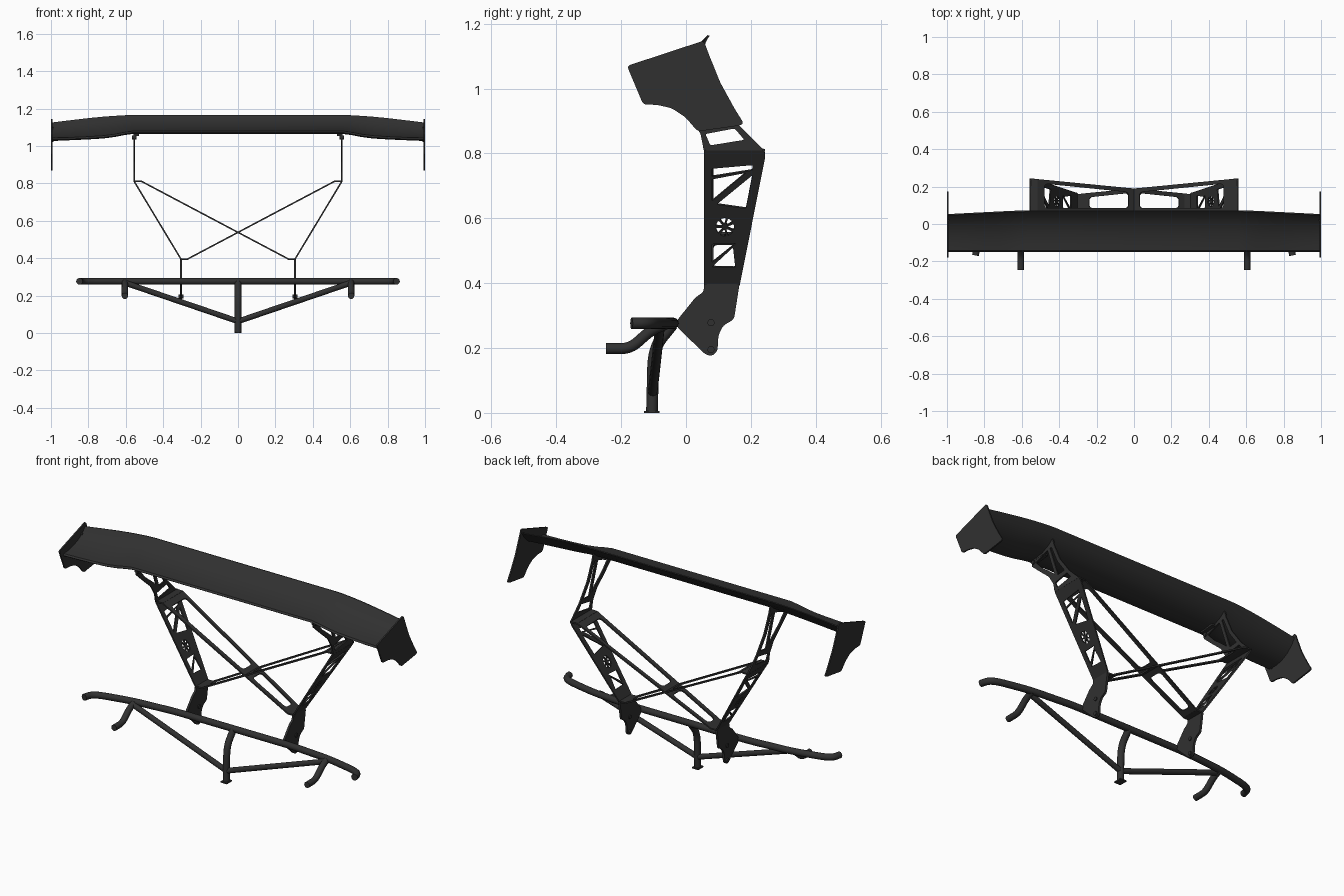
import bpy, bmesh, math
from mathutils import Vector, Matrix

if "Cube" in bpy.data.objects:
    bpy.data.objects.remove(bpy.data.objects["Cube"])

dark = bpy.data.materials.new("dark_carbon")
dark.diffuse_color = (0.03, 0.03, 0.03, 1)
dark.use_nodes = True
dark.node_tree.nodes["Principled BSDF"].inputs["Base Color"].default_value = dark.diffuse_color


def add_object(name, mesh, mirror=False):
    """Weld, fix normals, link; optionally also add the copy across x = 0."""
    for side in ((1, -1) if mirror else (1,)):
        bm = bmesh.new()
        bm.from_mesh(mesh)
        bmesh.ops.scale(bm, vec=(side, 1, 1), verts=bm.verts)
        bmesh.ops.remove_doubles(bm, verts=bm.verts, dist=1e-5)
        bmesh.ops.recalc_face_normals(bm, faces=bm.faces)
        me = bpy.data.meshes.new(name)
        bm.to_mesh(me)
        bm.free()
        me.materials.append(dark)
        full = name + ("" if not mirror else "_right" if side > 0 else "_left")
        bpy.context.collection.objects.link(bpy.data.objects.new(full, me))


def rounded(pts, r, closed=True, steps=4):
    """Replace each corner with a small arc."""
    pts = [Vector(p).to_3d() for p in pts]
    out, n = [], len(pts)
    for i, p in enumerate(pts):
        if not closed and i in (0, n - 1):
            out.append(p)
            continue
        a, b = pts[i - 1] - p, pts[(i + 1) % n] - p
        a = p + a.normalized() * min(r, a.length * 0.45)
        b = p + b.normalized() * min(r, b.length * 0.45)
        for k in range(steps + 1):
            t = k / steps
            out.append(a * (1 - t) ** 2 + p * 2 * t * (1 - t) + b * t * t)
    return out


def curve_mesh(loops, closed, **settings):
    cu = bpy.data.curves.new("tmp", 'CURVE')
    cu.dimensions = '2D' if closed else '3D'
    for key, val in settings.items():
        setattr(cu, key, val)
    for pts in loops:
        sp = cu.splines.new('POLY')
        sp.points.add(len(pts) - 1)
        for q, p in zip(sp.points, pts):
            q.co = (*p, 1)
        sp.use_cyclic_u = closed
    ob = bpy.data.objects.new("tmp", cu)
    bpy.context.collection.objects.link(ob)
    dg = bpy.context.evaluated_depsgraph_get()
    mesh = bpy.data.meshes.new_from_object(ob.evaluated_get(dg))
    bpy.data.objects.remove(ob)
    mesh.materials.clear()
    return mesh


def sheet(name, outline, holes, u, v, origin, r=0.006, hole_r=0.008, half=0.004):
    """Flat cut plate with windows; u and v are the plane's axes."""
    u, v = Vector(u), Vector(v)
    n = u.cross(v).normalized()
    loops = [rounded(outline, r)] + [rounded(h, hole_r) for h in holes]
    mesh = curve_mesh(loops, True, fill_mode='BOTH', extrude=half)
    m = Matrix((u, v, n)).transposed().to_4x4()
    m.translation = origin
    mesh.transform(m)
    add_object(name, mesh, True)


def tube(name, path, radius, bend=0.05, mirror=False):
    add_object(name, curve_mesh([rounded(path, bend, False, 6)], False, bevel_depth=radius,
                                bevel_resolution=4, use_fill_caps=True), mirror)


def box(name, center, size, rot_x=0, mirror=False):
    bm = bmesh.new()
    m = Matrix.Translation(center) @ Matrix.Rotation(rot_x, 4, 'X') @ Matrix.Diagonal((*size, 1))
    bmesh.ops.create_cube(bm, size=1, matrix=m)
    me = bpy.data.meshes.new(name)
    bm.to_mesh(me)
    add_object(name, me, mirror)


# main wing: airfoil lofted across the span, tips drooping
profile = [(-.15, 1.072), (-.142, 1.08), (-.1, 1.084), (-.05, 1.094), (0, 1.112), (.04, 1.137),
           (.066, 1.165), (.073, 1.163), (.05, 1.13), (.01, 1.096), (-.04, 1.073),
           (-.09, 1.064), (-.14, 1.065)]
# half-span stations: x, leading edge drop, trailing edge drop, trailing edge pull-in
stations = [(.56, 0, 0, 0), (.61, .008, .001, .001), (.66, .018, .004, .003), (.72, .026, .008, .006),
            (.8, .031, .016, .01), (.9, .035, .028, .015), (.995, .037, .04, .02)]
stations = [(-s[0], *s[1:]) for s in reversed(stations)] + stations
bm = bmesh.new()
rings = []
for x, le, te, pull in stations:
    ring = []
    for y, z in profile:
        t = (y + .15) / .223
        ring.append(bm.verts.new((x, y - pull * t, z - le * (1 - t) - te * t)))
    rings.append(ring)
for a, b in zip(rings, rings[1:]):
    for i in range(len(profile)):
        j = (i + 1) % len(profile)
        bm.faces.new((a[i], a[j], b[j], b[i]))
bm.faces.new(rings[0])
bm.faces.new(rings[-1])
me = bpy.data.meshes.new("wing")
bm.to_mesh(me)
add_object("wing", me)

Y, Z = (0, 1, 0), (0, 0, 1)

# end plates
sheet("end_plate",
      [(-.182, 1.07), (.055, 1.148), (.068, 1.112), (.105, 1.02), (.15, .938), (.178, .893),
       (.165, .886), (.036, .868), (-.002, .912), (-.045, .94), (-.09, .95), (-.132, .951)],
      [], Y, Z, (.996, 0, 0), r=.012)

# upper part of the uprights, upright under the wing
sheet("upper_bracket",
      [(.055, .808), (.045, .86), (.01, .915), (-.05, .967), (-.12, 1.03), (-.12, 1.067),
       (-.04, 1.077), (.01, 1.10), (.038, 1.122), (.05, 1.08), (.095, .98), (.165, .885), (.243, .808)],
      [[(.06, .86), (.15, .877), (.18, .842), (.075, .825)],
       [(-.09, 1.04), (0, 1.07), (.055, .91), (.02, .94), (-.04, .987)],
       [(.018, 1.075), (.03, 1.075), (.075, .975), (.13, .9), (.08, .895)]],
      Y, Z, (.555, 0, 0), hole_r=.006)

# slanted part of the uprights with truss windows and a round vent
vent = []
for k in range(7):
    a = k * math.tau / 7
    vent.append([(.12 + rad * math.cos(a + d), .575 + rad * math.sin(a + d))
                 for rad, d in ((.01, -.25), (.029, -.32), (.029, .32), (.01, .25))])
slope = .25 / .415
sheet("slanted_upright",
      [(.055, .392), (.055, .812), (.242, .812), (.244, .79), (.165, .392)],
      [[(.08, .755), (.205, .766), (.205, .75), (.08, .73)],
       [(.08, .722), (.185, .742), (.08, .655)],
       [(.205, .735), (.095, .645), (.185, .632)],
       [(.08, .522), (.155, .525), (.08, .465)],
       [(.145, .512), (.152, .45), (.08, .452)]] + vent,
      Y, (slope, 0, 1), (.305 - .395 * slope, 0, 0), hole_r=.004)

# lower mounting plates on the bar
sheet("lower_plate",
      [(.055, .397), (.055, .373), (.03, .357), (-.028, .285), (-.028, .265), (.06, .18),
       (.08, .175), (.097, .19), (.1, .24), (.115, .27), (.148, .288), (.165, .397)],
      [], Y, Z, (.305, 0, 0), r=.012, half=.006)

# crossing braces: sloped strip with two windows and folded end tabs
m = (.81 - .395) / (.515 + .27)
sheet("cross_brace",
      [(.517, .06), (.517, .24), (-.272, .163), (-.272, .06)],
      [[(.03, .085), (.48, .085), (.48, .216), (.03, .17)],
       [(-.03, .085), (-.03, .165), (-.24, .143), (-.24, .085)]],
      (1, 0, m), Y, (0, 0, .395 + .27 * m), r=.001, hole_r=.02)
sheet("brace_top_tab", [(.512, .06), (.557, .06), (.557, .244), (.512, .24)], [],
      (1, 0, 0), Y, (0, 0, .81), r=.003)
sheet("brace_bottom_tab", [(-.308, .06), (-.267, .06), (-.267, .163), (-.308, .16)], [],
      (1, 0, 0), Y, (0, 0, .395), r=.003)

# wing mounting flanges under the wing
box("wing_mount", (.545, -.075, 1.063), (.03, .085, .01), .1, True)

# bolts: name, x, y, z, radius, length
for name, x, y, z, rad, length in (("end_plate_bolt_front", .993, -.123, 1.03, .008, .014),
                                   ("end_plate_bolt_rear", .993, .018, 1.092, .008, .014),
                                   ("wing_mount_bolt_front", .555, -.105, 1.046, .011, .024),
                                   ("lower_plate_bolt_top", .305, .077, .278, .011, .022),
                                   ("lower_plate_bolt_bottom", .305, .077, .195, .011, .026)):
    tube(name, [(x - length / 2, y, z), (x + length / 2, y, z)], rad, mirror=True)

# main bar with forward-hooked ends
half = [(.36, -.04, .276), (.62, -.062, .276), (.8, -.1, .276), (.838, -.125, .276), (.848, -.168, .276)]
tube("main_bar", [(-x, y, z) for x, y, z in reversed(half)] + half, .018, .06)

# centre post, its foot and the V struts
tube("centre_post", [(0, -.105, .002), (0, -.1, .2), (0, -.042, .272)], .018, .06)
box("post_foot", (0, -.105, .003), (.04, .048, .006))
tube("v_strut", [(0, -.103, .062), (.605, -.08, .268)], .015, mirror=True)

# forward chassis mounts
tube("front_mount", [(.605, -.247, .198), (.605, -.172, .198), (.605, -.108, .255), (.605, -.062, .274)],
     .017, .03, True)

# smooth the tubes and wing, keeping plate edges crisp
for ob in bpy.context.collection.objects:
    ob.select_set(True)
    bpy.context.view_layer.objects.active = ob
bpy.ops.object.shade_smooth_by_angle(angle=math.radians(35))
